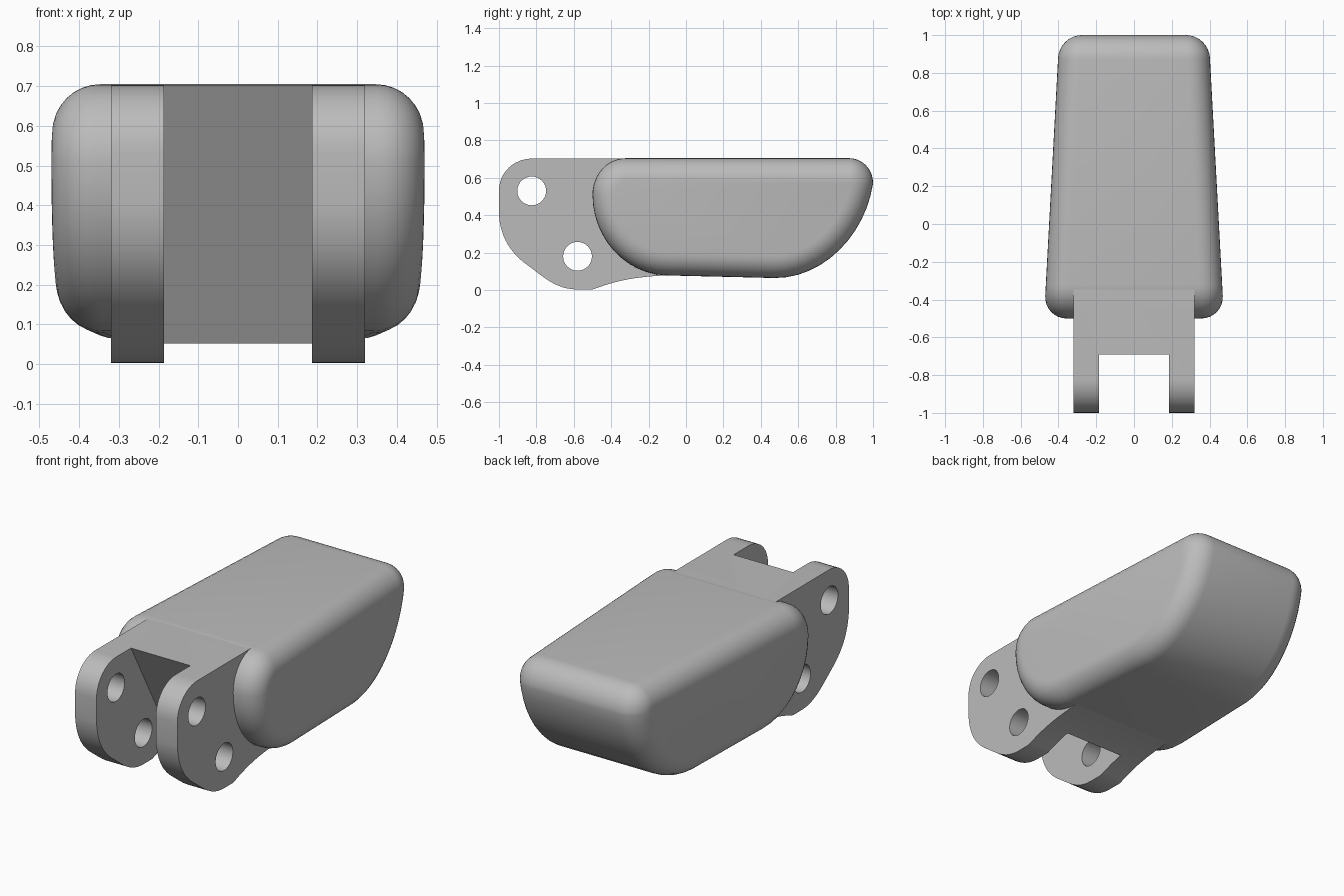
import bpy, bmesh, math

if "Cube" in bpy.data.objects:
    bpy.data.objects.remove(bpy.data.objects["Cube"])

grey = bpy.data.materials.new("plain grey")
grey.diffuse_color = (0.5, 0.5, 0.5, 1)
grey.use_nodes = True
grey.node_tree.nodes["Principled BSDF"].inputs["Base Color"].default_value = grey.diffuse_color


def curve_loop(start, segments, steps=12):
    """Closed (y, z) loop from straight (1 point) and bezier (3 point) segments."""
    pts, p = [start], start
    for seg in segments:
        if len(seg) == 1:
            pts.append(seg[0])
        else:
            a, b, c = seg
            for i in range(1, steps + 1):
                t = i / steps
                k = ((1 - t) ** 3, 3 * t * (1 - t) ** 2, 3 * t * t * (1 - t), t ** 3)
                pts.append(tuple(k[0] * p[j] + k[1] * a[j] + k[2] * b[j] + k[3] * c[j]
                                 for j in (0, 1)))
        p = seg[-1]
    if math.dist(pts[0], pts[-1]) < 1e-5:
        pts.pop()
    return pts


def inset(pts, d):
    """Move a counter-clockwise loop inwards by d."""
    out = []
    for i, p in enumerate(pts):
        a, b = pts[i - 1], pts[(i + 1) % len(pts)]
        ty, tz = b[0] - a[0], b[1] - a[1]
        # Average of the unit directions on both sides
        la, lb = math.dist(a, p), math.dist(p, b)
        ty = (p[0] - a[0]) / la + (b[0] - p[0]) / lb
        tz = (p[1] - a[1]) / la + (b[1] - p[1]) / lb
        n = math.hypot(ty, tz)
        out.append((p[0] - tz / n * d, p[1] + ty / n * d))
    return out


def loft(name, rings):
    """Skin rings of 3D points and cap both ends."""
    bm = bmesh.new()
    vs = [[bm.verts.new(p) for p in r] for r in rings]
    n = len(vs[0])
    for a, b in zip(vs, vs[1:]):
        for i in range(n):
            j = (i + 1) % n
            bm.faces.new((a[i], a[j], b[j], b[i]))
    bm.faces.new(vs[0][::-1])
    bm.faces.new(vs[-1])
    bmesh.ops.recalc_face_normals(bm, faces=bm.faces)
    me = bpy.data.meshes.new(name)
    bm.to_mesh(me)
    bm.free()
    me.materials.append(grey)
    ob = bpy.data.objects.new(name, me)
    bpy.context.collection.objects.link(ob)
    return ob


def extrude(name, pts, w):
    return loft(name, [[(x, y, z) for y, z in pts] for x in (-w, w)])


def smooth(ob, angle=30):
    bpy.ops.object.select_all(action='DESELECT')
    ob.select_set(True)
    bpy.context.view_layer.objects.active = ob
    bpy.ops.object.shade_smooth_by_angle(angle=math.radians(angle))


# Pillow-edged body, tapering towards the back
outline = curve_loop((-0.5, 0.51), [
    [(-0.5, 0.28), (-0.33, 0.085), (-0.10, 0.078)],
    [(0.40, 0.066)],
    [(0.47, 0.064)],
    [(0.74, 0.062), (0.96, 0.30), (1.0, 0.57)],
    [(1.0, 0.645), (0.945, 0.705), (0.87, 0.705)],
    [(-0.32, 0.705)],
    [(-0.42, 0.705), (-0.5, 0.62), (-0.5, 0.51)],
])
R = 0.12
rings = []
STEPS = 8
for side in (-1, 1):
    angles = [math.pi / 2 * k / STEPS for k in range(STEPS + 1)]
    if side < 0:
        angles.reverse()
    for a in angles:
        loop = inset(outline, R * (1 - math.cos(a)))
        rings.append([(side * (0.47 - 0.054 * (y + 0.38) - R * (1 - math.sin(a))), y, z)
                      for y, z in loop])
body = loft("body", rings)
smooth(body)

# Hinge bracket reaching out of the body
bracket_outline = curve_loop((-1.0, 0.53), [
    [(-1.0, 0.40)],
    [(-0.99, 0.27), (-0.93, 0.20), (-0.87, 0.15)],
    [(-0.76, 0.07), (-0.70, 0.004), (-0.58, 0.003)],
    [(-0.50, 0.003)],
    [(-0.42, 0.03), (-0.32, 0.075), (-0.05, 0.08)],
    [(-0.05, 0.703)],
    [(-0.82, 0.703)],
    [(-0.92, 0.703), (-1.0, 0.63), (-1.0, 0.53)],
])
bracket = extrude("hinge_bracket", bracket_outline, 0.32)

# Slot with a slanted back wall, and two pin holes
cutters = [extrude("slot_cutter", [(-1.2, -0.1), (-0.25, -0.1), (-0.745, 0.8), (-1.2, 0.8)], 0.186)]
for i, (cy, cz) in enumerate([(-0.825, 0.53), (-0.58, 0.18)]):
    circle = [(cy + 0.077 * math.cos(math.tau * k / 32), cz + 0.077 * math.sin(math.tau * k / 32))
              for k in range(32)]
    cutters.append(extrude(f"pin_hole_cutter_{i + 1}", circle, 0.5))
for c in cutters:
    mod = bracket.modifiers.new(c.name, 'BOOLEAN')
    mod.operation = 'DIFFERENCE'
    mod.solver = 'EXACT'
    mod.object = c
    bpy.context.view_layer.objects.active = bracket
    bpy.ops.object.modifier_apply(modifier=mod.name)
for c in cutters:
    bpy.data.objects.remove(c)
smooth(bracket)
